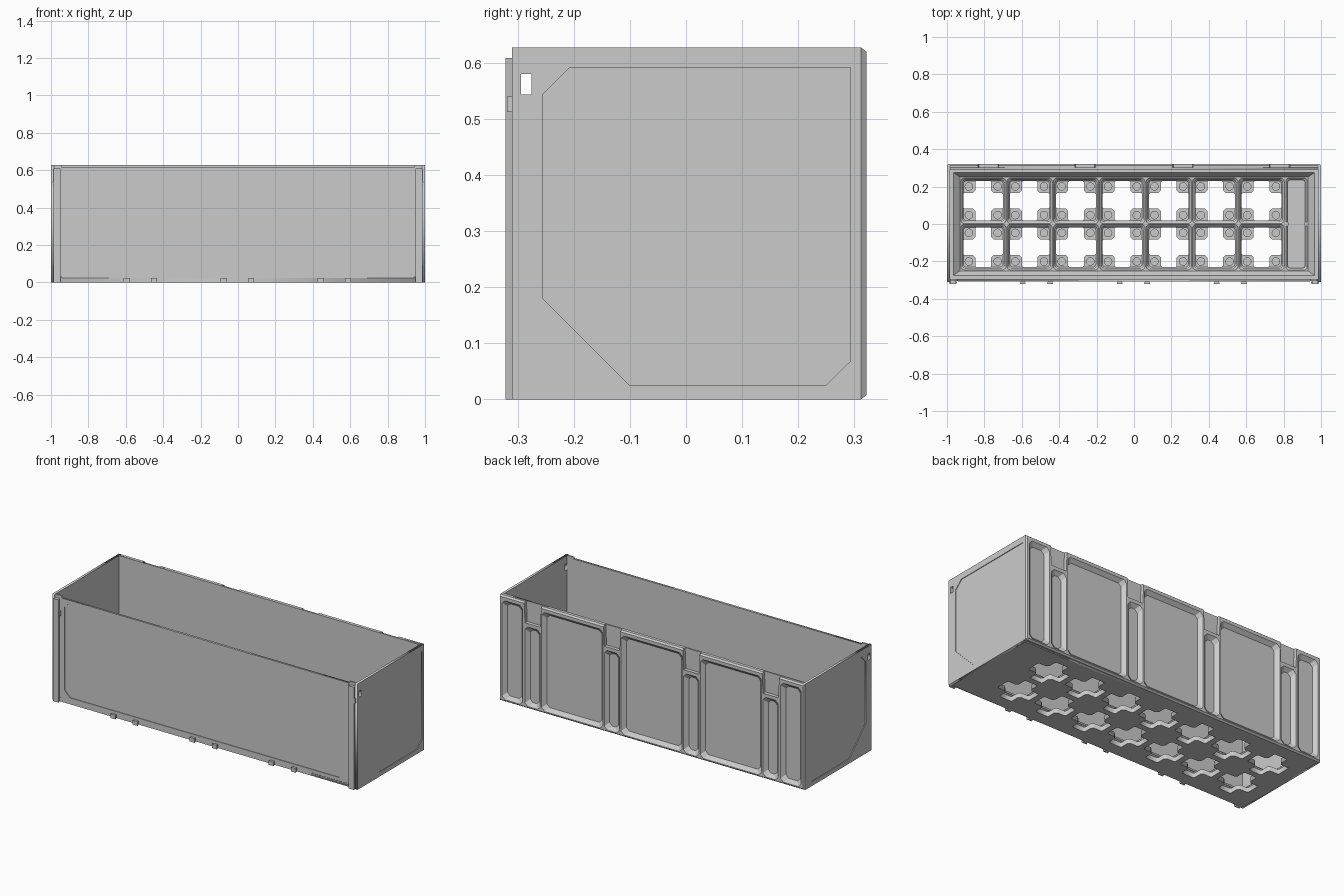
import bpy, bmesh, math

if "Cube" in bpy.data.objects:
    bpy.data.objects.remove(bpy.data.objects["Cube"])

# mappings from flat (u, v, depth) to world for each orientation
FLOOR = lambda u, v, w: (u, v, w)
FRONT = lambda u, v, w: (u, w, v)
SIDE = lambda u, v, w: (w, u, v)


def finish(name, bm, flip=False):
    bmesh.ops.remove_doubles(bm, verts=bm.verts, dist=1e-5)
    bmesh.ops.recalc_face_normals(bm, faces=bm.faces)
    if flip:
        bmesh.ops.reverse_faces(bm, faces=bm.faces)
    me = bpy.data.meshes.new(name)
    bm.to_mesh(me)
    bm.free()
    ob = bpy.data.objects.new(name, me)
    bpy.context.collection.objects.link(ob)
    return ob


def plate(name, to, outline, holes, w0, w1):
    """Flat slab with holes, filled from a 2D curve."""
    cu = bpy.data.curves.new(name + "_curve", 'CURVE')
    cu.dimensions, cu.fill_mode, cu.extrude = '2D', 'BOTH', (w1 - w0) / 2
    for pts in [outline] + holes:
        s = cu.splines.new('POLY')
        s.points.add(len(pts) - 1)
        for p, (u, v) in zip(s.points, pts):
            p.co = (u, v, 0, 1)
        s.use_cyclic_u = True
    tmp = bpy.data.objects.new(name + "_tmp", cu)
    bpy.context.collection.objects.link(tmp)
    deps = bpy.context.evaluated_depsgraph_get()
    me = bpy.data.meshes.new_from_object(tmp.evaluated_get(deps))
    bm = bmesh.new()
    bm.from_mesh(me)
    for v in bm.verts:
        v.co = to(v.co.x, v.co.y, v.co.z + (w0 + w1) / 2)
    bpy.data.objects.remove(tmp)
    bpy.data.curves.remove(cu)
    bpy.data.meshes.remove(me)
    return finish(name, bm)


def loft(name, to, stacks, flip=False, cap=False):
    """Each stack is a list of (outline, depth) rings joined by quads."""
    bm = bmesh.new()
    for rings in stacks:
        loops = [[bm.verts.new(to(u, v, w)) for u, v in pts] for pts, w in rings]
        for a, b in zip(loops, loops[1:]):
            for i in range(len(a)):
                j = (i + 1) % len(a)
                bm.faces.new((a[i], a[j], b[j], b[i]))
        if cap:
            bm.faces.new(loops[0])
            bm.faces.new(loops[-1])
    return finish(name, bm, flip)


def rect(u0, u1, v0, v1, r=0, n=1):
    """Rectangle; r cuts the corners, n > 1 rounds them."""
    if r == 0:
        return [(u0, v0), (u1, v0), (u1, v1), (u0, v1)]
    out = []
    for cu, cv, a0 in ((u1 - r, v1 - r, 0), (u0 + r, v1 - r, 90),
                       (u0 + r, v0 + r, 180), (u1 - r, v0 + r, 270)):
        for k in range(n + 1):
            a = math.radians(a0 + 90 * k / n)
            out.append((cu + r * math.cos(a), cv + r * math.sin(a)))
    return out


def square(c, h, r):
    return rect(c[0] - h, c[0] + h, c[1] - h, c[1] + h, r, 4)


def circle(u, v, r, n=20):
    return [(u + r * math.cos(math.tau * i / n), v + r * math.sin(math.tau * i / n))
            for i in range(n)]


def cross(c):
    """Plus-shaped opening left between four corner pads."""
    q = [(.106, .036), (.1, .042), (.055, .042), (.042, .055), (.042, .1), (.036, .106)]
    out = []
    for _ in range(4):
        out += [(c[0] + u, c[1] + v) for u, v in q]
        q = [(-v, u) for u, v in q]
    return out


H = 0.627
cells = [(-.806 + .248 * i, s * .124) for i in range(7) for s in (-1, 1)]
crosses = [cross(c) for c in cells]
pads = [(c[0] + a * .0767, c[1] + b * .0767) for c in cells for a in (-1, 1) for b in (-1, 1)]

# floor: solid base, screw-hole layer, magnet-hole layer
base = rect(-.99, .99, -.304, .3)
plate("floor_base", FLOOR, base, crosses, 0, .01)
plate("floor_screw_layer", FLOOR, base, crosses + [circle(*p, .009) for p in pads], .01, .018)
plate("floor_magnet_layer", FLOOR, base, crosses + [circle(*p, .02) for p in pads], .018, .028)

# grid ribs with stepped, sloping cell sides and the long end tray
tray = [rect(.812 + e, .925 - e, -.2455 + e, .2455 - e, .015, 4) for e in (0, .01)]
plate("grid_ribs", FLOOR, rect(-.93, .93, -.25, .25),
      [square(c, .1215, .02) for c in cells] + [tray[0]], .050, .053)
steps = ((.1215, .02, .053), (.112, .018, .043), (.112, .018, .035), (.106, .016, .028))
loft("cell_sides", FLOOR, [[(square(c, h, r), z) for h, r, z in steps] for c in cells], True)
loft("tray_sides", FLOOR, [[(tray[0], .053), (tray[1], .043), (tray[1], .028)]], True)
loft("tray_nubs", FLOOR, [[(rect(x - .012, x + .012, -.01, .01, .005), z) for z in (.028, .052)]
                          for x in (.816, .921)], cap=True)

# ledge and slope between walls and floor
loft("inner_skirt", FLOOR, [[(rect(-.986, .986, -.296, .3), .085),
                             (rect(-.965, .965, -.275, .275), .085),
                             (rect(-.93, .93, -.25, .25), .053)]], True)

# side walls with finger slot and shallow outlined panel
side = rect(-.31, .312, 0, H)
slot = rect(-.294, -.275, .5435, .58)
panel = [(-.255, .544), (-.208, .591), (.297, .591), (.297, .072),
         (.25, .026), (-.102, .026), (-.255, .179)]
for s, n in ((-1, "left"), (1, "right")):
    plate(n + "_wall", SIDE, side, [slot], *sorted((s * .985, s * .996)))
    plate(n + "_wall_skin", SIDE, side, [slot, panel], *sorted((s * .996, s * 1.0)))

# front wall: slightly lower between the corner posts, framed panel
front = [(-.986, 0), (.986, 0), (.986, H), (.945, H), (.945, .617),
         (-.945, .617), (-.945, H), (-.986, H)]
plate("front_wall", FRONT, front, [], -.304, -.2945)
plate("front_frame", FRONT, rect(-.94, .94, .024, .617),
      [rect(-.92, .92, .04, .603, .035)], -.308, -.304)


# dovetail rails at the corners and short dovetail feet
def dovetail(x, a, b, z):
    tail = [(x - a, -.303), (x - b, -.322), (x + b, -.322), (x + a, -.303)]
    return [(tail, 0), (tail, z)]


loft("corner_rails", FLOOR, [dovetail(s * .968, .012, .018, .608) for s in (-1, 1)], cap=True)
loft("front_feet", FLOOR, [dovetail(c + s * .073, .01, .0165, .024)
                           for c in (-.522, -.003, .515) for s in (-1, 1)], cap=True)
loft("rail_clips", FLOOR, [[(rect(s * .968 - .022, s * .968 + .022, -.319, -.308), z)
                            for z in (.512, .54)] for s in (-1, 1)], cap=True)

# back wall: inner slab, then a face with recessed pockets and top notches
NOTCH = (-.78, -.26, .26, .78)


def back_outline(e):
    pts = [(-1 + e, e), (1 - e, e), (1 - e, H - e)]
    for x in reversed(NOTCH):
        pts += [(x + .055, H - e), (x + .05, .505), (x - .05, .505), (x - .055, H - e)]
    return pts + [(-1 + e, H - e)]


def pocket(x0, x1, z1, e):
    return rect(x0 + e, x1 - e, .014 + e, z1 - e, .018)


spans = [(c - .2, c + .2, .6) for c in (-.52, 0, .52)]
spans += [(x - .05, x + .05, .485) for x in NOTCH]
spans += [(-.98, -.845, .6), (.845, .98, .6)]
plate("back_wall", FRONT, rect(-.99, .99, 0, H), [], .292, .301)
plate("back_face", FRONT, back_outline(.008), [pocket(*p, 0) for p in spans], .3205, .322)
loft("back_edge", FRONT, [[(back_outline(e), y) for e, y in ((.008, .322), (0, .312), (0, .293))]])
loft("back_pocket_sides", FRONT, [[(pocket(*p, 0), .322), (pocket(*p, .02), .301)] for p in spans], True)
